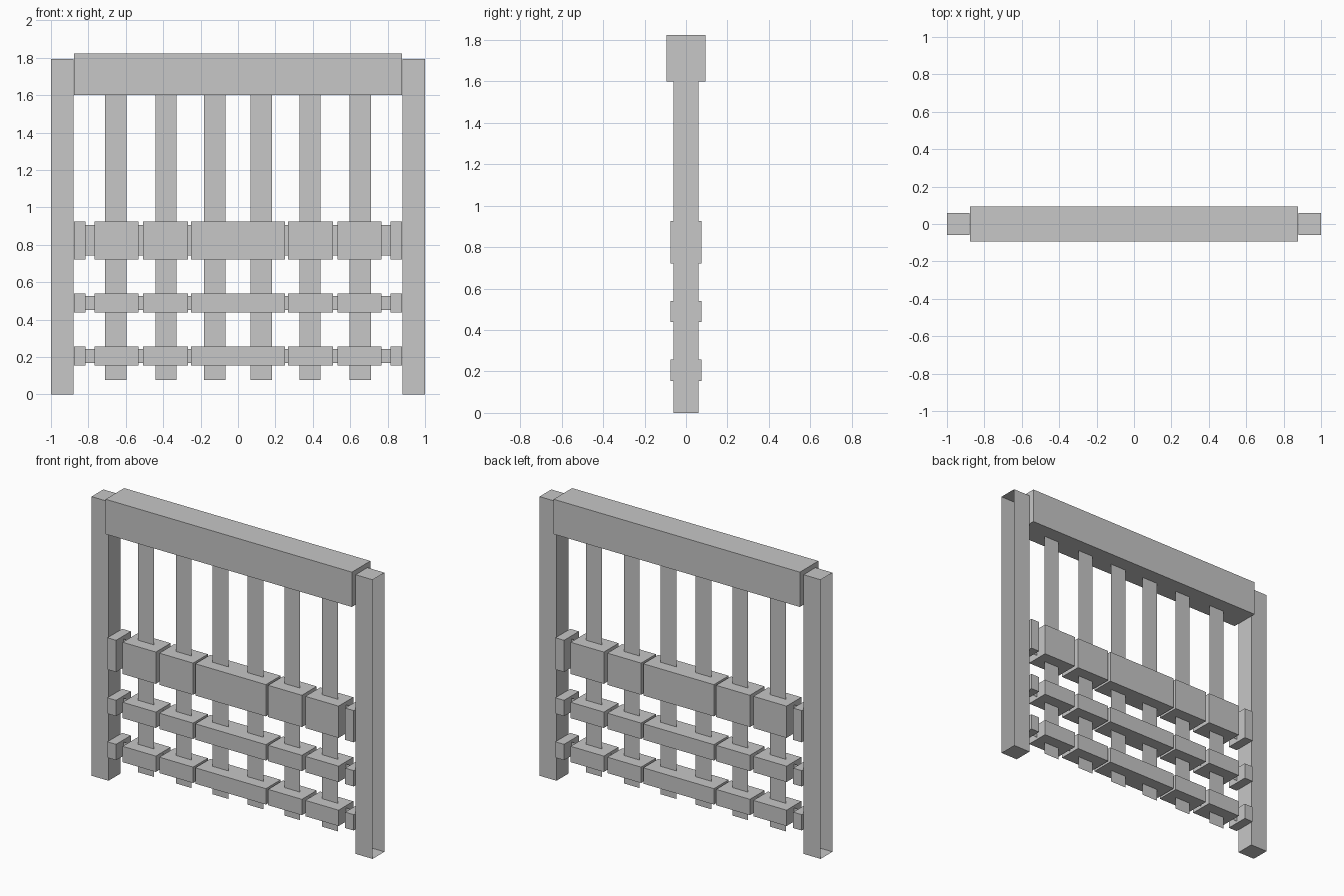
import bpy, bmesh

cube = bpy.data.objects.get("Cube")
if cube:
    bpy.data.objects.remove(cube, do_unlink=True)

grey = bpy.data.materials.new("plain_grey")
grey.use_nodes = True
colour = (0.57, 0.57, 0.57, 1)
grey.diffuse_color = colour
grey.node_tree.nodes["Principled BSDF"].inputs["Base Color"].default_value = colour


def add_object(name, bm):
    mesh = bpy.data.meshes.new(name)
    bm.to_mesh(mesh)
    bm.free()
    mesh.materials.append(grey)
    obj = bpy.data.objects.new(name, mesh)
    bpy.context.collection.objects.link(obj)


def box(name, x0, x1, depth, z0, z1, open_side=0):
    """Box centred on y = 0; open_side removes the face towards that x sign."""
    bm = bmesh.new()
    bmesh.ops.create_cube(bm, size=1)
    for v in bm.verts:
        v.co.x = x1 if v.co.x > 0 else x0
        v.co.y *= depth
        v.co.z = z1 if v.co.z > 0 else z0
    if open_side:
        faces = [f for f in bm.faces if f.normal.x * open_side > 0.5]
        bmesh.ops.delete(bm, geom=faces, context='FACES_ONLY')
    add_object(name, bm)


def sheet(name, x0, x1, z0, z1):
    """Flat upright panel in the middle plane."""
    bm = bmesh.new()
    corners = ((x0, z0), (x1, z0), (x1, z1), (x0, z1))
    bm.faces.new([bm.verts.new((x, 0, z)) for x, z in corners])
    add_object(name, bm)


BEAM_END = 0.876
BEAM_BOTTOM = 1.6

# top beam
box("top_beam", -BEAM_END, BEAM_END, 0.188, BEAM_BOTTOM, 1.824)

# half of the layout, mirrored to both sides
bars = ((0.066, 0.181), (0.33, 0.441), (0.597, 0.71))
blocks = ((0.267, 0.507), (0.532, 0.768), (0.815, BEAM_END))
rails = (("lower", 0.155, 0.257, 0.013), ("middle", 0.438, 0.54, 0.014),
         ("upper", 0.722, 0.926, 0.02))

for side, label in ((1, "left"), (-1, "right")):
    # hollow posts, open on the outside
    x0, x1 = sorted((side * 0.879, side))
    box(f"{label}_post", x0, x1, 0.12, 0, 1.795, open_side=side)

    # flat hanging bars
    for i, (a, b) in enumerate(bars):
        x0, x1 = sorted((side * a, side * b))
        sheet(f"{label}_bar_{i + 1}", x0, x1, 0.077, BEAM_BOTTOM)

    # rail blocks
    for rail, z0, z1, inset in rails:
        for i, (a, b) in enumerate(blocks):
            x0, x1 = sorted((side * a, side * b))
            box(f"{label}_{rail}_block_{i + 1}", x0, x1, 0.15, z0, z1)

# centre blocks and the thin strips joining each rail
for rail, z0, z1, inset in rails:
    box(f"centre_{rail}_block", -0.251, 0.251, 0.15, z0, z1)
    sheet(f"{rail}_rail_strip", -BEAM_END, BEAM_END, z0 + inset, z1 - inset)
